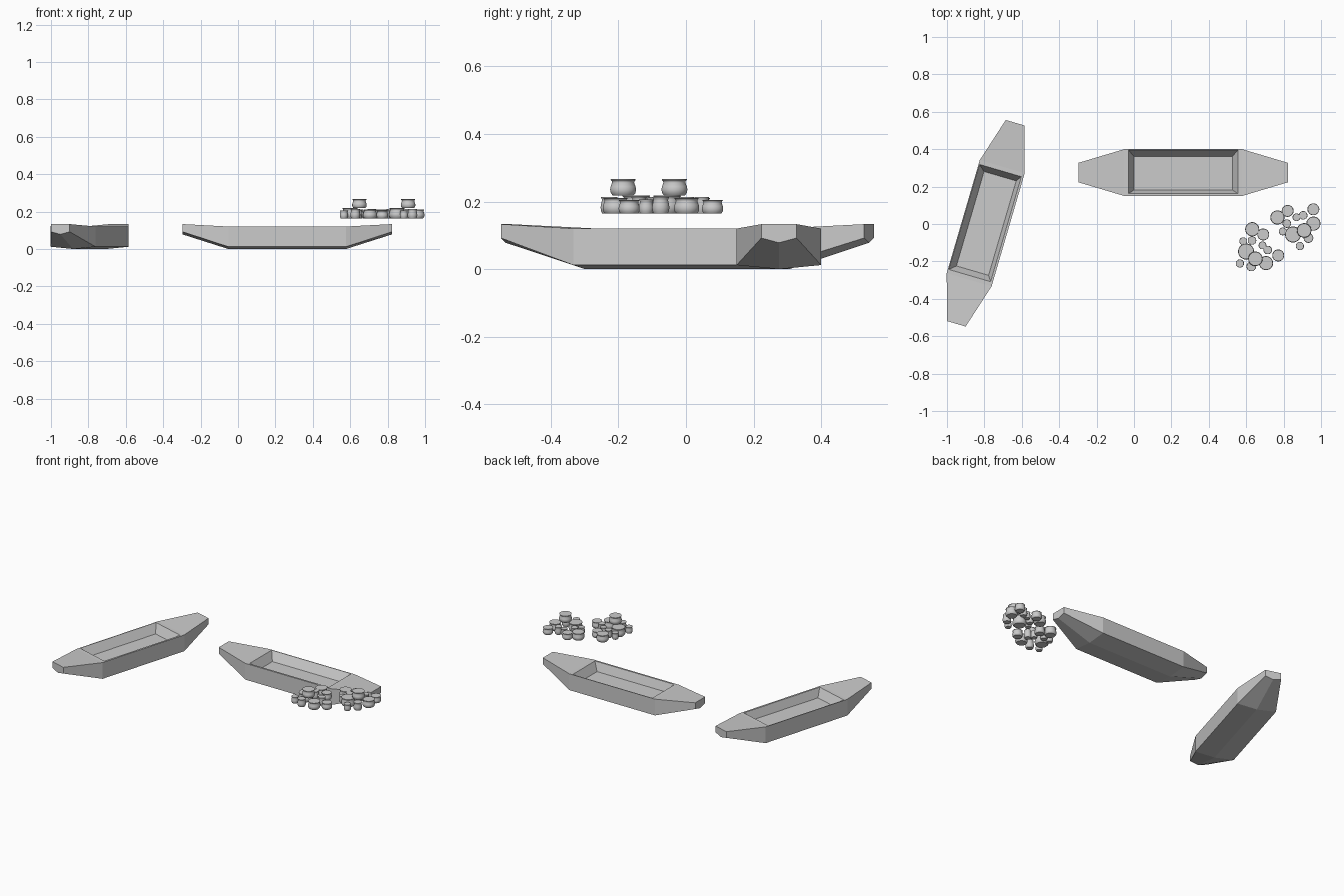
import bpy, math
from mathutils import Matrix, Vector

if "Cube" in bpy.data.objects:
    bpy.data.objects.remove(bpy.data.objects["Cube"])


def make_object(name, verts, faces):
    mesh = bpy.data.meshes.new(name)
    mesh.from_pydata(verts, [], faces)
    mesh.update()
    obj = bpy.data.objects.new(name, mesh)
    bpy.context.collection.objects.link(obj)
    return obj


# Boat: hull sections lofted along x, deck with a sunken hold
def boat(name, loc, angle):
    def section(x, half, top, chine, keel):
        return [(x, -half, top), (x, -half, chine), (x, 0, keel),
                (x, half, chine), (x, half, top)]

    def rect(x, y0, y1, z):
        return [(-x, y0, z), (x, y0, z), (x, y1, z), (-x, y1, z)]

    end = (0.052, 0.133, 0.092, 0.078)
    mid = (0.125, 0.12, 0.012, 0.0)
    verts = []
    for x, s in ((-0.56, end), (-0.315, mid), (0.315, mid), (0.56, end)):
        verts += section(x, *s)
    faces = [(0, 4, 3, 2, 1), (15, 16, 17, 18, 19)]
    for i in range(3):
        for j in range(4):
            a = i * 5 + j
            faces.append((a, a + 1, a + 6, a + 5))
    # fore and aft decks
    faces += [(0, 5, 9, 4), (10, 15, 19, 14)]
    # rim, hold walls and floor
    verts += rect(0.2925, -0.113, 0.12, 0.12) + rect(0.263, -0.093, 0.086, 0.065)
    outer, rim, floor = (5, 10, 14, 9), (20, 21, 22, 23), (24, 25, 26, 27)
    for a, b in ((outer, rim), (rim, floor)):
        for k in range(4):
            n = (k + 1) % 4
            faces.append((a[k], a[n], b[n], b[k]))
    faces.append(floor)
    obj = make_object(name, verts, faces)
    obj.location = loc
    obj.rotation_euler.z = angle


# Pot: lathed jar profile with flared lip and flat top
PROFILE = [(0.80, 0), (0.95, 0.15), (1.0, 0.36), (0.96, 0.55),
           (0.85, 0.78), (0.87, 0.88), (0.96, 0.95), (0.95, 1.0)]


def pot(name, x, y, z, r, h, sides=18):
    verts, faces = [], []
    for pr, pz in PROFILE:
        for k in range(sides):
            a = 2 * math.pi * k / sides
            verts.append((x + r * pr * math.cos(a), y + r * pr * math.sin(a), z + h * pz))
    for i in range(len(PROFILE) - 1):
        for k in range(sides):
            n = (k + 1) % sides
            faces.append((i * sides + k, i * sides + n,
                          (i + 1) * sides + n, (i + 1) * sides + k))
    last = (len(PROFILE) - 1) * sides
    faces.append(tuple(reversed(range(sides))))
    faces.append(tuple(range(last, last + sides)))
    obj = make_object(name, verts, faces)
    bpy.ops.object.select_all(action='DESELECT')
    bpy.context.view_layer.objects.active = obj
    obj.select_set(True)
    bpy.ops.object.shade_smooth_by_angle(angle=math.radians(40))


# Pot layout around the largest pot: x, y, base height, radius, height
POTS = [
    (0, 0, 0.164, 0.043, 0.054),
    (0.050, -0.039, 0.218, 0.039, 0.048),
    (0.107, -0.062, 0.164, 0.038, 0.047),
    (0.172, -0.021, 0.164, 0.032, 0.041),
    (0.092, 0.091, 0.164, 0.032, 0.041),
    (0.033, 0.119, 0.164, 0.038, 0.047),
    (0.028, -0.080, 0.164, 0.026, 0.050),
    (-0.033, -0.064, 0.164, 0.022, 0.042),
    (0.032, 0.059, 0.164, 0.023, 0.050),
    (-0.015, 0.055, 0.164, 0.021, 0.042),
    (0.116, 0.008, 0.164, 0.023, 0.050),
    (0.088, 0.033, 0.164, 0.021, 0.042),
]


def pot_cluster(name, origin, angle):
    rot = Matrix.Rotation(angle, 2)
    for i, (x, y, z, r, h) in enumerate(POTS):
        p = rot @ Vector((x, y)) + Vector(origin)
        pot(f"{name}_pot_{i + 1}", p.x, p.y, z, r, h)


boat("boat_back", (0.263, 0.275, 0), 0)
boat("boat_left", (-0.793, 0.004, 0), math.radians(73.7))
pot_cluster("near", (0.599, -0.147), 0)
pot_cluster("far", (0.850, -0.056), math.radians(58))
